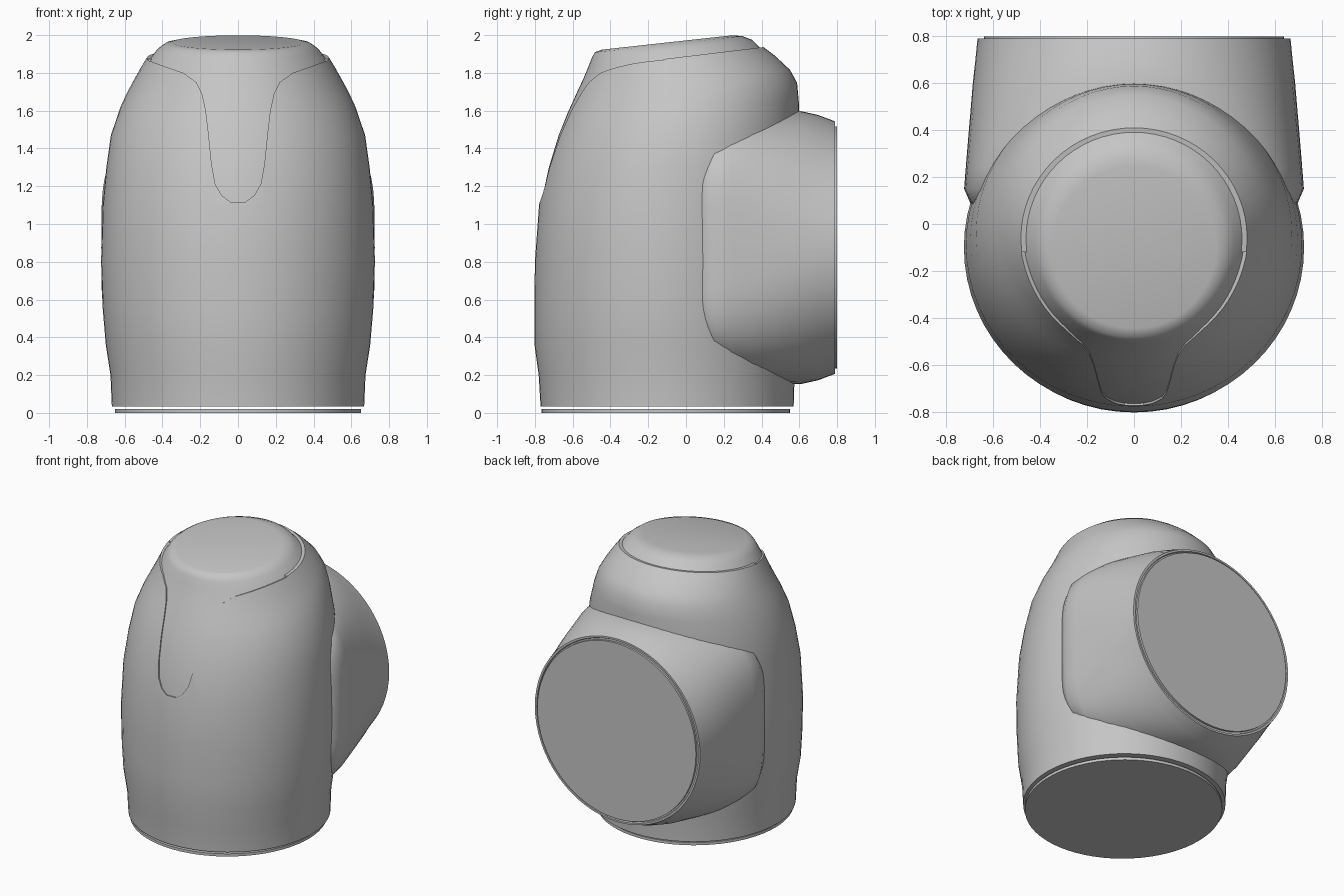
import bpy, bmesh, math

cube = bpy.data.objects.get("Cube")
if cube:
    bpy.data.objects.remove(cube, do_unlink=True)

grey = bpy.data.materials.new("plain grey")
grey.use_nodes = True
colour = (0.56, 0.56, 0.56, 1)
grey.diffuse_color = colour
grey.node_tree.nodes["Principled BSDF"].inputs["Base Color"].default_value = colour

SIDES = 64
INSET = 0.009


def make_object(name, bm):
    bmesh.ops.recalc_face_normals(bm, faces=bm.faces)
    mesh = bpy.data.meshes.new(name)
    bm.to_mesh(mesh)
    bm.free()
    mesh.materials.append(grey)
    obj = bpy.data.objects.new(name, mesh)
    bpy.context.collection.objects.link(obj)
    return obj


def smooth(obj, angle=35):
    bpy.ops.object.select_all(action='DESELECT')
    obj.select_set(True)
    bpy.context.view_layer.objects.active = obj
    bpy.ops.object.shade_smooth_by_angle(angle=math.radians(angle))


def loft(name, rings):
    """Skin a list of closed point rings and cap both ends."""
    bm = bmesh.new()
    loops = [[bm.verts.new(p) for p in ring] for ring in rings]
    for low, high in zip(loops, loops[1:]):
        for i in range(len(low)):
            j = (i + 1) % len(low)
            bm.faces.new((low[i], low[j], high[j], high[i]))
    bm.faces.new(loops[0])
    bm.faces.new(loops[-1])
    return make_object(name, bm)


def level_ring(z, half_x, front, back, tilt=0, inset=0):
    """Upright body section, tilted up towards the back."""
    mid, half_y = (front + back) / 2, (back - front) / 2 - inset
    ring = []
    for i in range(SIDES):
        a = math.tau * i / SIDES
        dy = half_y * math.sin(a)
        ring.append(((half_x - inset) * math.cos(a), mid + dy, z + tilt * dy))
    return ring


def pipe_ring(y, half_x, half_z, power=2, mid=0.875):
    """Superellipse section facing the back."""
    ring = []
    for i in range(SIDES):
        a = math.tau * i / SIDES
        c, s = math.cos(a), math.sin(a)
        ring.append((half_x * math.copysign(abs(c) ** (2 / power), c), y,
                     mid + half_z * math.copysign(abs(s) ** (2 / power), s)))
    return ring


# Body sections: height, half width, front y, back y, tilt
lower = [(0.035, 0.668, -0.77, 0.57), (0.2, 0.675, -0.78, 0.575),
         (0.36, 0.70, -0.802, 0.59), (0.55, 0.716, -0.803, 0.60),
         (0.8, 0.725, -0.80, 0.60), (1.1, 0.716, -0.778, 0.60),
         (1.3, 0.697, -0.735, 0.60), (1.47, 0.673, -0.683, 0.60)]
shoulder = [(1.62, 0.622, -0.635, 0.597, 0.05), (1.70, 0.585, -0.606, 0.588, 0.08),
            (1.76, 0.552, -0.583, 0.55, 0.10), (1.83, 0.512, -0.552, 0.47, 0.12),
            (1.88, 0.482, -0.53, 0.41, 0.12)]
shell = loft("outer_shell", [level_ring(*s) for s in lower + shoulder])

# Tongue-shaped opening in the front of the shell
half = [(0.04, 1.117), (0.085, 1.15), (0.12, 1.21), (0.14, 1.32), (0.155, 1.47),
        (0.17, 1.6), (0.19, 1.69), (0.22, 1.75), (0.29, 1.80), (0.39, 1.835),
        (0.5, 1.875), (0.6, 2.1)]
outline = half + [(-x, z) for x, z in reversed(half)]
cutter = loft("tongue_cutter", [[(x, y, z) for x, z in outline] for y in (-1, -0.12)])
cutter.hide_render = True
cut = shell.modifiers.new("tongue opening", 'BOOLEAN')
cut.operation, cut.solver, cut.object = 'DIFFERENCE', 'EXACT', cutter
bpy.context.view_layer.objects.active = shell
bpy.ops.object.modifier_apply(modifier=cut.name)
bpy.data.objects.remove(cutter, do_unlink=True)
smooth(shell)

# Inner core showing through the opening, rising into the sloped cap
core = [level_ring(*s, 0, INSET) for s in lower[4:]]
core += [level_ring(*s, inset=INSET) for s in shoulder[:-1]]
core += [level_ring(1.88, 0.46, -0.52, 0.39, 0.12),
         level_ring(1.925, 0.425, -0.5, 0.352, 0.115),
         level_ring(1.952, 0.388, -0.483, 0.298, 0.11),
         level_ring(1.961, 0.35, -0.445, 0.245, 0.11)]
smooth(loft("inner_core_and_cap", core), 50)

# Rear outlet: rounded box where it leaves the body, round open rim at its end
outlet = [pipe_ring(0.03, 0.64, 0.48, 5), pipe_ring(0.09, 0.698, 0.54, 5),
          pipe_ring(0.15, 0.724, 0.635, 4.2), pipe_ring(0.24, 0.717, 0.69, 3.5),
          pipe_ring(0.35, 0.708, 0.718, 3), pipe_ring(0.48, 0.697, 0.724, 2.55),
          pipe_ring(0.61, 0.686, 0.722, 2.22), pipe_ring(0.70, 0.676, 0.702, 2.06),
          pipe_ring(0.79, 0.667, 0.668), pipe_ring(0.79, 0.652, 0.655),
          pipe_ring(0.78, 0.648, 0.65)]
smooth(loft("rear_outlet", outlet), 50)

# Thin end plates, set just clear of the openings
smooth(loft("rear_plate", [pipe_ring(y, 0.64, 0.64) for y in (0.785, 0.8)]))
smooth(loft("base_plate", [level_ring(z, 0.65, -0.765, 0.55) for z in (0, 0.02)]))
